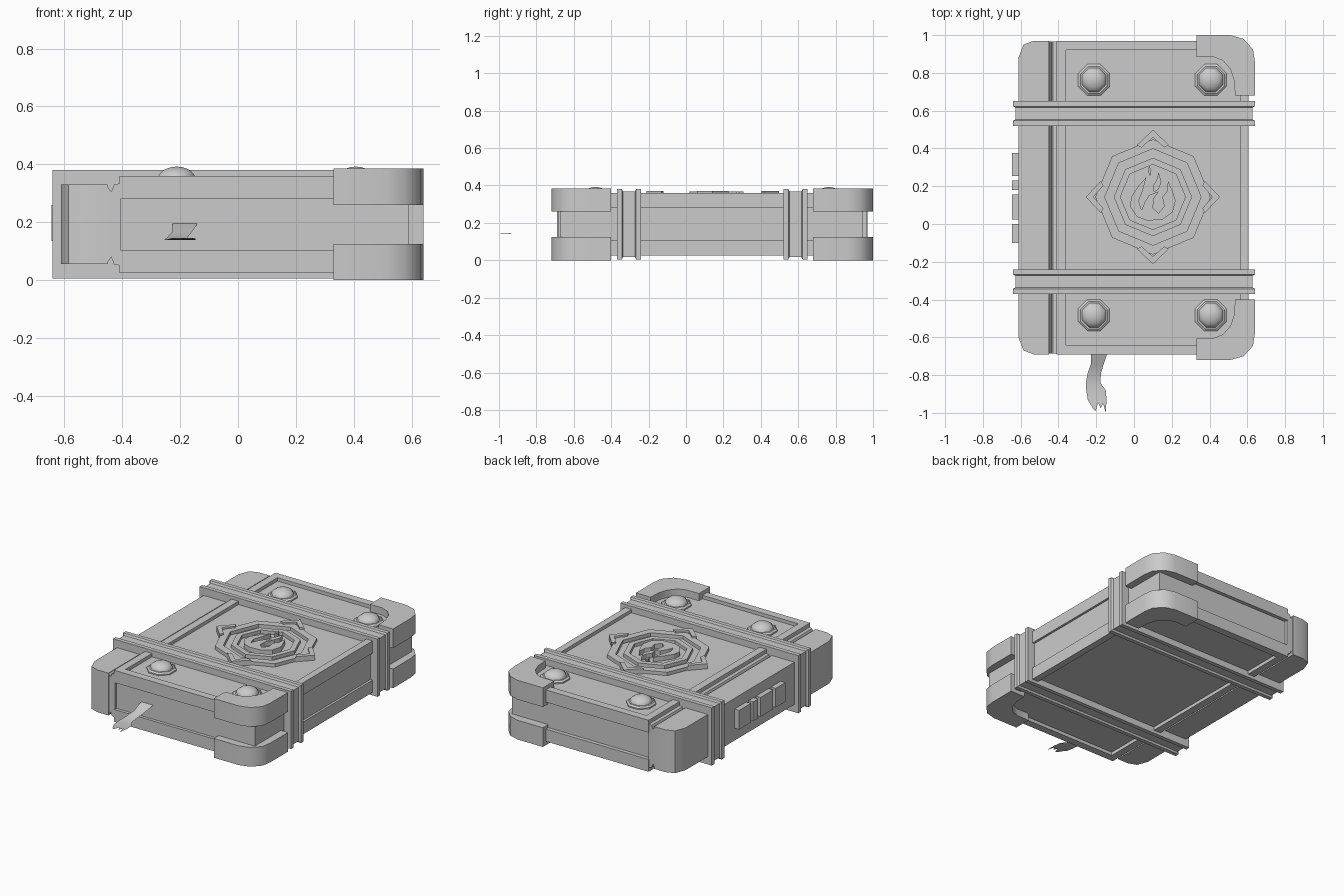
import bpy, bmesh, math

if "Cube" in bpy.data.objects:
    bpy.data.objects.remove(bpy.data.objects["Cube"])

CY, CZ = 0.14, 0.1925      # mirror centres of the book
EX, EY = 0.10, 0.143       # emblem centre


def finish(name, bm, smooth=None):
    bmesh.ops.recalc_face_normals(bm, faces=bm.faces)
    me = bpy.data.meshes.new(name)
    bm.to_mesh(me)
    bm.free()
    ob = bpy.data.objects.new(name, me)
    bpy.context.collection.objects.link(ob)
    if smooth:
        bpy.ops.object.select_all(action='DESELECT')
        ob.select_set(True)
        bpy.context.view_layer.objects.active = ob
        bpy.ops.object.shade_smooth_by_angle(angle=math.radians(smooth))
    return ob


def loft(name, rings, smooth=None):
    """Closed solid through a stack of equal-length point rings."""
    bm = bmesh.new()
    vs = [[bm.verts.new(p) for p in r] for r in rings]
    n = len(rings[0])
    for a, b in zip(vs, vs[1:]):
        for i in range(n):
            j = (i + 1) % n
            bm.faces.new((a[i], a[j], b[j], b[i]))
    bm.faces.new(vs[0])
    bm.faces.new(vs[-1])
    return finish(name, bm, smooth)


def prism(name, pts, z0, z1, smooth=None):
    return loft(name, [[(x, y, z) for x, y in pts] for z in (z0, z1)], smooth)


def box(name, x0, x1, y0, y1, z0, z1):
    return prism(name, [(x0, y0), (x1, y0), (x1, y1), (x0, y1)], z0, z1)


def band(name, outer, inner, z0, z1):
    """Closed ring between two matching outlines."""
    bm = bmesh.new()
    loops = [[bm.verts.new((x, y, z)) for x, y in o]
             for o, z in ((outer, z0), (outer, z1), (inner, z1), (inner, z0))]
    n = len(outer)
    for k in range(4):
        a, b = loops[k], loops[(k + 1) % 4]
        for i in range(n):
            bm.faces.new((a[i], a[(i + 1) % n], b[(i + 1) % n], b[i]))
    return finish(name, bm)


def ngon(r, n=8, cx=EX, cy=EY, turn=0):
    return [(cx + r * math.cos(2 * math.pi * i / n + turn),
             cy + r * math.sin(2 * math.pi * i / n + turn)) for i in range(n)]


# page block
box("pages", -0.42, 0.59, -0.67, 0.945, 0.10, 0.29)

# covers: slab plus raised rim around a recessed panel
slab = [(-0.41, -0.69), (0.53, -0.69), (0.605, -0.61), (0.605, 0.89), (0.53, 0.97), (-0.41, 0.97)]
panel = [(-0.36, -0.64), (0.51, -0.64), (0.56, -0.59), (0.56, 0.87), (0.51, 0.92), (-0.36, 0.92)]
for label, side in (("top", 1), ("bottom", -1)):
    z = lambda v: CZ + side * (v - CZ)
    prism(label + "_cover", slab, z(0.28), z(0.338))
    band(label + "_cover_rim", slab, panel, z(0.337), z(0.36))

    # L-shaped corner caps
    cap = [(0.33, 1.0), (0.51, 1.0), (0.58, 0.98), (0.63, 0.925), (0.64, 0.86), (0.64, 0.68),
           (0.535, 0.68), (0.53, 0.76), (0.51, 0.82), (0.47, 0.865), (0.42, 0.885), (0.33, 0.885)]
    prism(label + "_back_corner_cap", cap, z(0.26), z(0.385), 35)
    prism(label + "_front_corner_cap", [(x, 2 * CY - y) for x, y in cap], z(0.26), z(0.385), 35)

# spine with rounded outer corners, and grooved hinge
spine = [(-0.45, -0.69), (-0.53, -0.69), (-0.585, -0.67), (-0.612, -0.60)]
spine += [(x, 2 * CY - y) for x, y in reversed(spine)]
prism("spine", spine, 0.055, 0.33, 35)
hinge = [(-0.455, 0.33), (-0.438, 0.305), (-0.428, 0.33), (-0.405, 0.335)]
hinge += [(x, 2 * CZ - z) for x, z in reversed(hinge)]
loft("hinge", [[(x, y, z) for x, z in hinge] for y in (-0.685, 0.965)])

# straps: block with two raised edge rails
for label, yc in (("front", -0.305), ("back", 0.585)):
    sect = [(-0.065, 0), (-0.038, 0), (-0.032, 0.012), (0.032, 0.012), (0.038, 0), (0.065, 0)]
    rings = [[(-0.64 + d, yc + dy, 0.005 + d), (0.64 - d, yc + dy, 0.005 + d),
              (0.64 - d, yc + dy, 0.38 - d), (-0.64 + d, yc + dy, 0.38 - d)] for dy, d in sect]
    loft(label + "_strap", rings)

# studs on octagonal washers
for i, (sx, sy) in enumerate([(x, y) for x in (-0.212, 0.407) for y in (-0.483, 0.763)]):
    t = math.pi / 8
    loft(f"stud_washer_{i}", [[(x, y, z) for x, y in ngon(r, 8, sx, sy, t)]
                              for r, z in ((0.09, 0.33), (0.09, 0.346), (0.078, 0.354))])
    dome = [(0.07 * math.cos(a), 0.35 + 0.042 * math.sin(a))
            for a in [k * math.pi / 10 for k in range(5)] + [1.5]]
    loft(f"stud_dome_{i}", [[(x, y, z) for x, y in ngon(r, 8, sx, sy, t)] for r, z in dome], 50)

# emblem: two octagonal rings and four chevrons
band("emblem_outer_ring", ngon(0.305), ngon(0.255), 0.33, 0.36)
band("emblem_inner_ring", ngon(0.207), ngon(0.172), 0.33, 0.36)
chevron = [(0.355, 0), (0.275, 0.085), (0.262, 0.06), (0.315, 0), (0.262, -0.06), (0.275, -0.085)]
for k in range(4):
    c, s = math.cos(k * math.pi / 2), math.sin(k * math.pi / 2)
    prism(f"emblem_chevron_{k}", [(EX + x * c - y * s, EY + x * s + y * c) for x, y in chevron],
          0.33, 0.371)

# flame shapes in the emblem centre
flames = [
    [(-0.035, 0.105), (-0.075, 0.06), (-0.115, 0.0), (-0.12, -0.05), (-0.085, -0.105),
     (-0.03, -0.125), (0.05, -0.12), (0.105, -0.08), (0.12, -0.02), (0.105, 0.03), (0.08, 0.085),
     (0.075, 0.03), (0.05, 0.0), (0.06, -0.05), (0.03, -0.085), (0.0, -0.06), (0.005, -0.01),
     (0.03, 0.03), (-0.02, 0.01), (-0.045, -0.03), (-0.06, -0.07), (-0.075, -0.02), (-0.055, 0.03)],
    [(0.03, 0.13), (0.045, 0.08), (0.03, 0.04), (0.005, 0.025), (0.0, 0.06), (0.02, 0.09)],
    [(-0.02, 0.165), (-0.008, 0.14), (-0.015, 0.11), (-0.026, 0.135)]]
for i, f in enumerate(flames):
    prism(f"emblem_flame_{i}", [(EX + x, EY + y) for x, y in f], 0.33, 0.368)

# plain raised blocks on the spine
for i, (y0, w) in enumerate([(-0.10, 0.10), (0.025, 0.13), (0.18, 0.05), (0.255, 0.12)]):
    box(f"spine_block_{i}", -0.645, -0.605, y0, y0 + w, 0.135, 0.26)

# ribbon bookmark with a ragged end: y, left x, right x, z
rows = [(-0.64, -0.225, -0.14, 0.205), (-0.69, -0.227, -0.143, 0.19), (-0.74, -0.228, -0.16, 0.166),
        (-0.79, -0.245, -0.175, 0.147), (-0.84, -0.255, -0.178, 0.139),
        (-0.88, -0.253, -0.15, 0.139), (-0.93, -0.245, -0.145, 0.141)]
bm = bmesh.new()
grid = [[bm.verts.new((l + (r - l) * k / 6, y, z)) for k in range(7)] for y, l, r, z in rows]
ends = [-0.955, -0.98, -0.99, -0.945, -0.975, -0.95, -1.0]
grid.append([bm.verts.new((-0.23 + 0.08 * k / 6, e, 0.145)) for k, e in enumerate(ends)])
for a, b in zip(grid, grid[1:]):
    for k in range(6):
        bm.faces.new((a[k], a[k + 1], b[k + 1], b[k]))
finish("ribbon_bookmark", bm, 60)
